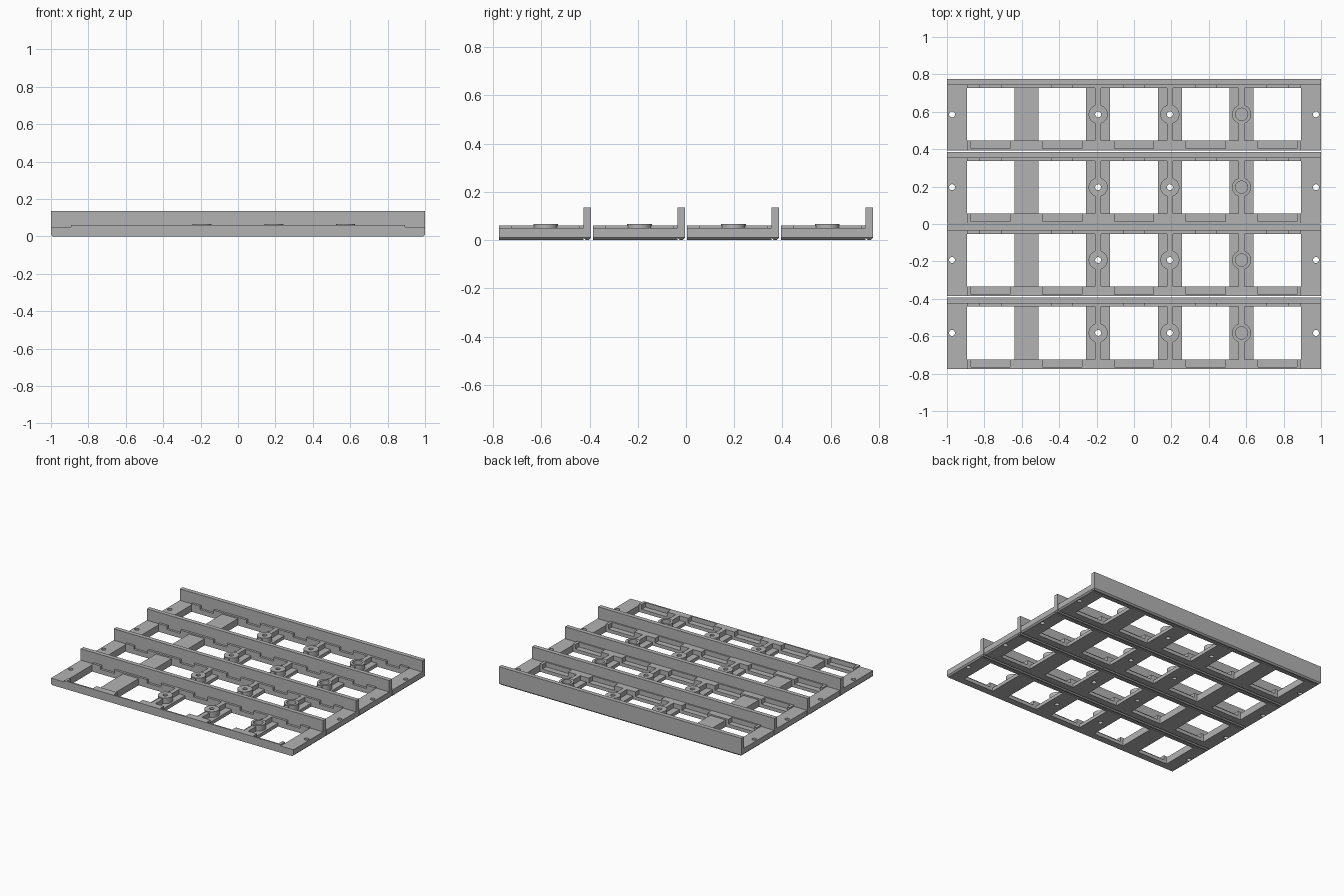
import bpy, bmesh, math

if "Cube" in bpy.data.objects:
    bpy.data.objects.remove(bpy.data.objects["Cube"])

grey = bpy.data.materials.new("light grey")
grey.diffuse_color = (0.45, 0.45, 0.45, 1)
grey.use_nodes = True
grey.node_tree.nodes["Principled BSDF"].inputs["Base Color"].default_value = grey.diffuse_color

PITCH, DEPTH = 0.3895, 0.382
WINDOWS = [-0.767, -0.3835, 0, 0.3835, 0.767]
WIN_W, WIN_Y0, WIN_Y1 = 0.254, 0.052, 0.333
MID_Y = 0.193
parts = []


def finish(name, bm):
    mesh = bpy.data.meshes.new(name)
    bm.to_mesh(mesh)
    bm.free()
    mesh.materials.append(grey)
    ob = bpy.data.objects.new(name, mesh)
    bpy.context.collection.objects.link(ob)
    return ob


def box(name, x0, x1, y0, y1, z0, z1, chamfer=0):
    bm = bmesh.new()
    bmesh.ops.create_cube(bm, size=1)
    for v in bm.verts:
        v.co = (x1 if v.co.x > 0 else x0, y1 if v.co.y > 0 else y0, z1 if v.co.z > 0 else z0)
    if chamfer:  # bevel the lower outer end edges
        edges = [e for e in bm.edges
                 if all(abs(abs(v.co.x) - 1) < 1e-4 and v.co.z < 1e-4 for v in e.verts)]
        bmesh.ops.bevel(bm, geom=edges, offset=chamfer, segments=1, affect='EDGES')
    return finish(name, bm)


def cylinder(name, x, y, r, z0, z1, sides=32):
    bm = bmesh.new()
    bmesh.ops.create_cone(bm, cap_ends=True, segments=sides, radius1=r, radius2=r, depth=z1 - z0)
    bmesh.ops.translate(bm, vec=(x, y, (z0 + z1) / 2), verts=bm.verts)
    return finish(name, bm)


def cut(ob, cutters):
    for c in cutters:
        m = ob.modifiers.new("cut", 'BOOLEAN')
        m.operation, m.solver, m.object = 'DIFFERENCE', 'EXACT', c
    bpy.context.view_layer.update()
    dg = bpy.context.evaluated_depsgraph_get()
    mesh = bpy.data.meshes.new_from_object(ob.evaluated_get(dg))
    ob.modifiers.clear()
    ob.data = mesh
    for c in cutters:
        bpy.data.objects.remove(c)
    return ob


# End plates with screw holes
for s, side in ((-1, "left"), (1, "right")):
    x0, x1 = sorted((s * 0.893, s))
    plate = box(side + "_end_plate", x0, x1, 0, 0.35, 0, 0.05, 0.01)
    parts.append(cut(plate, [cylinder("hole", s * 0.973, MID_Y, 0.016, -0.1, 0.2, 24)]))

# Upright back wall
parts.append(box("back_wall", -1, 1, 0.35, DEPTH, 0, 0.135, 0.01))

# Front rail with a pocket at each window
rail = box("front_rail", -0.893, 0.893, 0, WIN_Y0, 0, 0.06)
parts.append(cut(rail, [box("pocket", x - 0.105, x + 0.105, 0.01, 0.1, 0.025, 0.1) for x in WINDOWS]))

# Rear ledge with a notch at each window
ledge = box("rear_ledge", -0.893, 0.893, WIN_Y1, 0.35, 0, 0.06)
parts.append(cut(ledge, [box("notch", x - 0.056, x + 0.056, 0.3, 0.4, 0.035, 0.1) for x in WINDOWS]))

# Cross members between windows; the first is plain, the rest carry a rib and boss
for i in range(4):
    x = (WINDOWS[i] + WINDOWS[i + 1]) / 2
    half = (WINDOWS[1] - WINDOWS[0] - WIN_W) / 2
    top = 0.05 if i == 0 else 0.025
    members = [box("cross_plate", x - half, x + half, WIN_Y0, WIN_Y1, 0, top)]
    if i:
        for y0, y1 in ((WIN_Y0, MID_Y - 0.045), (MID_Y + 0.045, WIN_Y1)):
            parts.append(box("rib", x - 0.016, x + 0.016, y0, y1, 0.02, 0.06))
        members.append(cylinder("boss", x, MID_Y, 0.051, 0.02, 0.067))
    for m in members:
        if i in (1, 2):  # through hole
            cut(m, [cylinder("hole", x, MID_Y, 0.016, -0.1, 0.2, 24)])
        elif i == 3 and m.name.startswith("boss"):  # blind recess
            cut(m, [cylinder("recess", x, MID_Y, 0.033, 0.035, 0.2)])
    parts += members

# Smooth only the round walls
for ob in parts:
    bpy.ops.object.select_all(action='DESELECT')
    ob.select_set(True)
    bpy.context.view_layer.objects.active = ob
    bpy.ops.object.shade_smooth_by_angle(angle=math.radians(30))

# Repeat the tray as four parallel rows
start = -(3 * PITCH + DEPTH) / 2
for ob in parts:
    for row in range(1, 4):
        copy = ob.copy()
        bpy.context.collection.objects.link(copy)
        copy.location.y = start + row * PITCH
    ob.location.y = start
